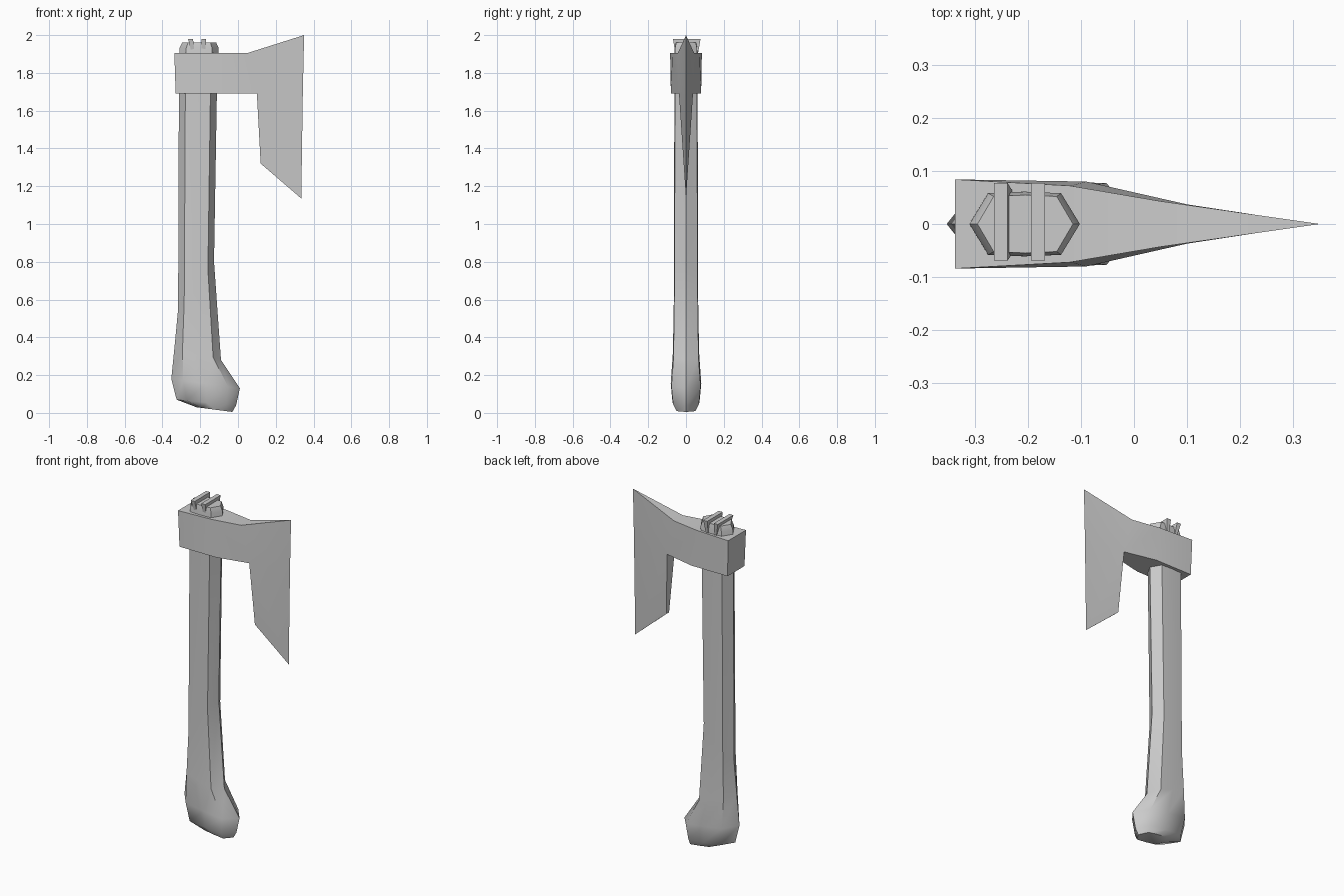
import bpy, bmesh, math

if "Cube" in bpy.data.objects:
    bpy.data.objects.remove(bpy.data.objects["Cube"])


def finish(name, bm, angle=None):
    bmesh.ops.recalc_face_normals(bm, faces=bm.faces)
    mesh = bpy.data.meshes.new(name)
    bm.to_mesh(mesh)
    bm.free()
    ob = bpy.data.objects.new(name, mesh)
    bpy.context.collection.objects.link(ob)
    if angle:
        bpy.ops.object.select_all(action='DESELECT')
        ob.select_set(True)
        bpy.context.view_layer.objects.active = ob
        bpy.ops.object.shade_smooth_by_angle(angle=math.radians(angle))
    return ob


def loft(name, rings, angle=None):
    """Skin a list of equal-length vertex rings and cap both ends."""
    bm = bmesh.new()
    loops = [[bm.verts.new(p) for p in ring] for ring in rings]
    n = len(loops[0])
    for a, b in zip(loops, loops[1:]):
        for i in range(n):
            j = (i + 1) % n
            bm.faces.new((a[i], a[j], b[j], b[i]))
    bm.faces.new(loops[0])
    bm.faces.new(loops[-1])
    return finish(name, bm, angle)


# Handle: eight-sided loft, each ring slants from its left to its right point
SECTION = [(0, 0), (.17, -1), (.5, -1.05), (.83, -1),
           (1, 0), (.83, 1), (.5, 1.05), (.17, 1)]
handle = [  # left x, left z, right x, right z, half depth
    (-.22, .03, -.03, .005, .05),
    (-.325, .07, -.01, .04, .068),
    (-.353, .18, .01, .13, .077),
    (-.335, .36, -.09, .28, .066),
    (-.317, .55, -.127, .80, .060),
    (-.313, 1.68, -.112, 1.68, .059),
    (-.31, 1.93, -.102, 1.93, .058),
    (-.295, 1.96, -.115, 1.96, .052),
]
loft("handle", [[(xl + (xr - xl) * t, hy * s, zl + (zr - zl) * t)
                 for t, s in SECTION] for xl, zl, xr, zr, hy in handle], 50)

# Axe head: outline with half thickness; the cutting edge has zero thickness
head = {
    'a': (-.337, 1.905, .084), 'b': (-.12, 1.905, .072), 'c': (.05, 1.905, .043),
    'd': (.35, 2.0, 0), 'e': (.343, 1.69, 0), 'f': (.335, 1.135, 0),
    'g': (.12, 1.32, .012), 'h': (.10, 1.69, .037),
    'i': (-.09, 1.69, .08), 'j': (-.33, 1.69, .08),
}
bm = bmesh.new()
front = {k: bm.verts.new((x, -y, z)) for k, (x, z, y) in head.items()}
back = {k: front[k] if y == 0 else bm.verts.new((x, y, z))
        for k, (x, z, y) in head.items()}
for side in (front, back):
    for face in ("abij", "bchi", "cdeh", "hefg"):
        bm.faces.new([side[k] for k in face])
for p, q in ("ab", "bc", "cd", "fg", "gh", "hi", "ij", "ja"):
    corners = dict.fromkeys((front[p], front[q], back[q], back[p]))
    bm.faces.new(list(corners))
finish("axe_head", bm, 40)

# Two tapered wedges driven into the top of the handle
for i, (top_x, low_x) in enumerate([(-.251, -.238), (-.181, -.183)]):
    loft(f"wedge_{i + 1}", [
        [(x - w, .004 - d, z), (x + w, .004 - d, z),
         (x + w, .004 + d, z), (x - w, .004 + d, z)]
        for x, z, w, d in ((low_x, 1.905, .008, .06), (top_x, 1.98, .013, .073))])
